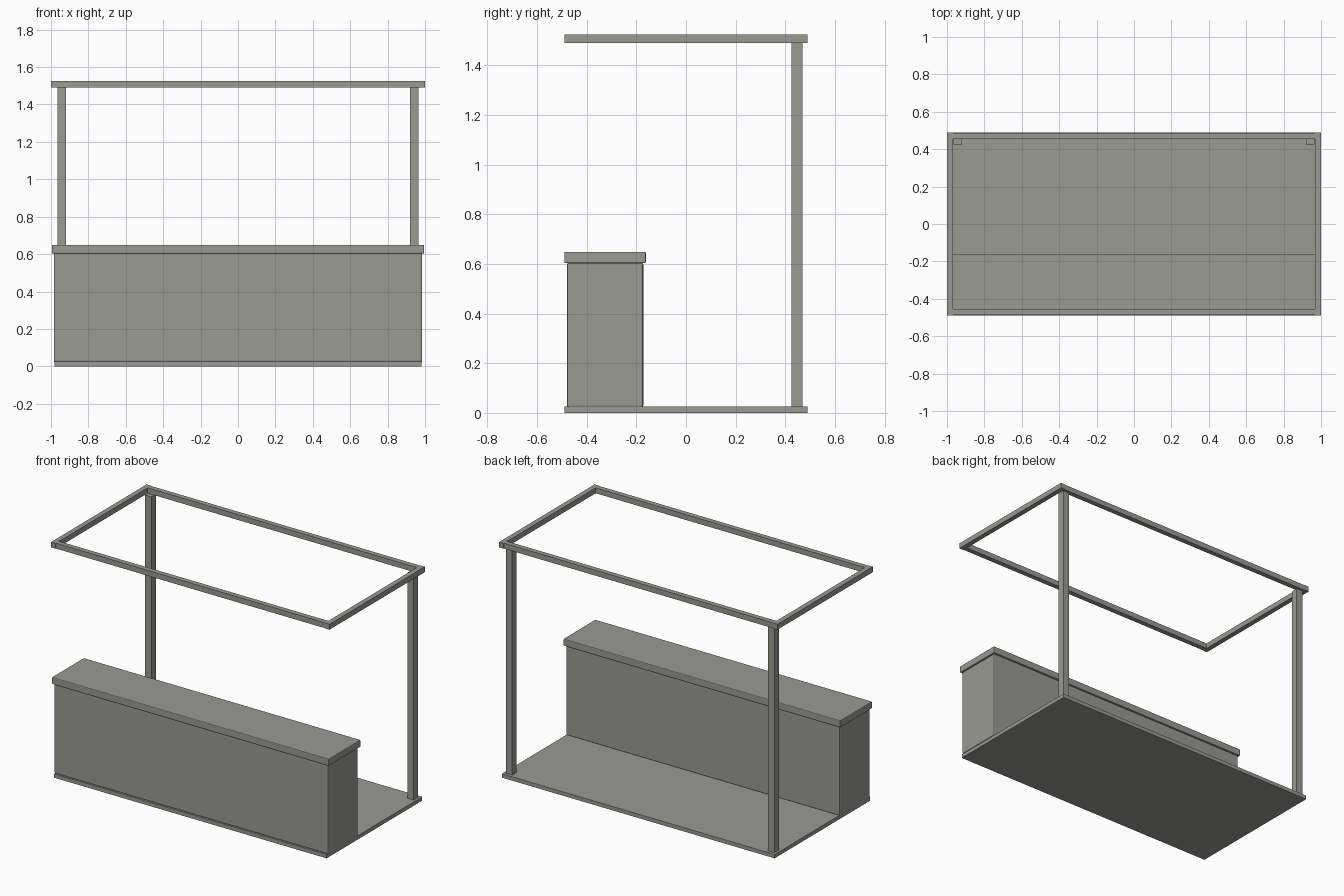
import bpy
from mathutils import Vector

if "Cube" in bpy.data.objects:
    bpy.data.objects.remove(bpy.data.objects["Cube"], do_unlink=True)

grey = bpy.data.materials.new("warm_grey")
grey.use_nodes = True
colour = (0.32, 0.325, 0.295, 1)
grey.diffuse_color = colour
grey.node_tree.nodes["Principled BSDF"].inputs["Base Color"].default_value = colour


def box(name, low, high, bevel=0):
    """Box between two corners, with optionally chamfered edges."""
    low, high = Vector(low), Vector(high)
    bpy.ops.mesh.primitive_cube_add(size=1, location=(low + high) / 2)
    obj = bpy.context.object
    obj.name = name
    obj.scale = high - low
    bpy.ops.object.transform_apply(location=False, rotation=False, scale=True)
    obj.data.materials.append(grey)
    if bevel:
        mod = obj.modifiers.new("soft_edges", "BEVEL")
        mod.width = bevel
        mod.segments = 2
    return obj


# Floor and counter
box("floor", (-0.98, -0.49, 0), (0.98, 0.49, 0.025))
box("counter_body", (-0.985, -0.48, 0.022), (0.985, -0.172, 0.605), 0.008)
box("counter_top", (-0.995, -0.49, 0.603), (0.995, -0.162, 0.649), 0.005)

# Roof frame and rear posts
width, bottom, top = 0.033, 1.49, 1.525
for side, s in (("left", 1), ("right", -1)):
    xs = sorted((s * 0.92, s * 0.965))
    box(side + "_post", (xs[0], 0.425, 0.025), (xs[1], 0.47, bottom))
    xs = sorted((s, s * (1 - width)))
    box(side + "_roof_bar", (xs[0], -0.49, bottom), (xs[1], 0.49, top))

for side, s in (("front", -1), ("back", 1)):
    ys = sorted((s * 0.487, s * (0.487 - width)))
    box(side + "_roof_bar", (width - 1, ys[0], bottom), (1 - width, ys[1], top))
